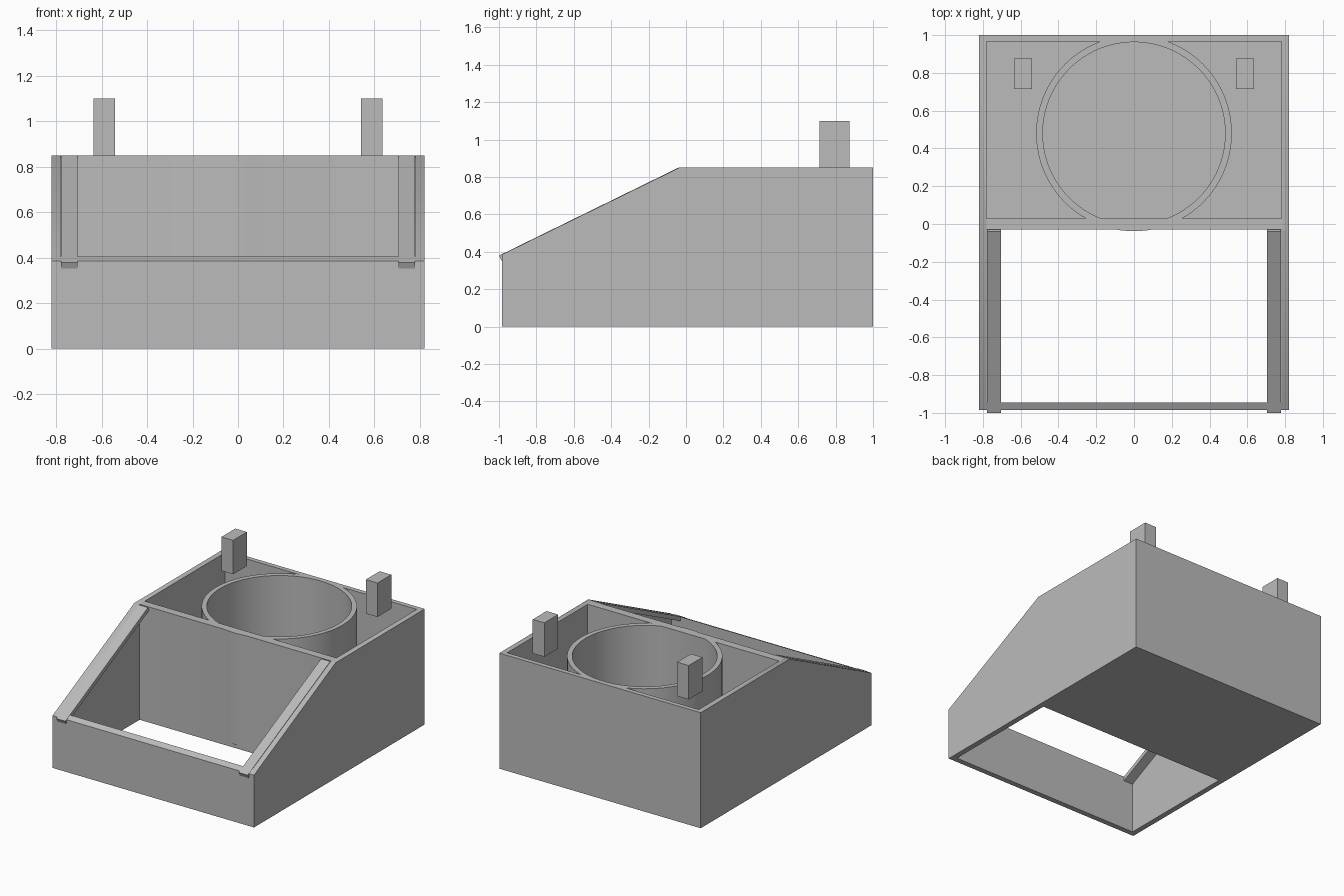
import bpy
import bmesh
import math

if "Cube" in bpy.data.objects:
    bpy.data.objects.remove(bpy.data.objects["Cube"], do_unlink=True)

grey = bpy.data.materials.new("plain grey")
grey.use_nodes = True
grey.diffuse_color = (0.5, 0.5, 0.5, 1)
grey.node_tree.nodes["Principled BSDF"].inputs["Base Color"].default_value = (0.5, 0.5, 0.5, 1)


def finish(name, bm):
    bmesh.ops.recalc_face_normals(bm, faces=bm.faces)
    mesh = bpy.data.meshes.new(name)
    bm.to_mesh(mesh)
    bm.free()
    mesh.materials.append(grey)
    obj = bpy.data.objects.new(name, mesh)
    bpy.context.collection.objects.link(obj)
    return obj


def extrude_profile(name, profile, x0, x1):
    """Extrude a (y, z) outline from x0 to x1."""
    bm = bmesh.new()
    face = bm.faces.new([bm.verts.new((x0, y, z)) for y, z in profile])
    result = bmesh.ops.extrude_face_region(bm, geom=[face])
    verts = [v for v in result["geom"] if isinstance(v, bmesh.types.BMVert)]
    bmesh.ops.translate(bm, vec=(x1 - x0, 0, 0), verts=verts)
    return finish(name, bm)


def box(name, x, y, z):
    outline = [(y[0], z[0]), (y[1], z[0]), (y[1], z[1]), (y[0], z[1])]
    return extrude_profile(name, outline, x[0], x[1])


def cylinder(name, radius, y, z0, z1):
    bm = bmesh.new()
    bmesh.ops.create_cone(bm, cap_ends=True, segments=96, radius1=radius,
                          radius2=radius, depth=z1 - z0)
    bmesh.ops.translate(bm, vec=(0, y, (z0 + z1) / 2), verts=bm.verts)
    return finish(name, bm)


def combine(target, tool, operation):
    """Apply a boolean and remove the tool object."""
    bpy.context.view_layer.objects.active = target
    mod = target.modifiers.new("boolean", "BOOLEAN")
    mod.operation = operation
    mod.solver = "EXACT"
    mod.object = tool
    bpy.ops.object.modifier_apply(modifier=mod.name)
    bpy.data.objects.remove(tool, do_unlink=True)


HALF, INNER, TOP = 0.82, 0.78, 0.85
FRONT, BACK, FLOOR = -0.985, 1.0, 0.04
FRONT_TOP, CREST = 0.385, -0.035

# Housing with a sloped front and an open-bottomed front bay
housing = extrude_profile("housing", [(FRONT, 0), (BACK, 0), (BACK, TOP),
                                      (CREST, TOP), (FRONT, FRONT_TOP)], -HALF, HALF)
combine(housing, box("bay_cutter", (-INNER, INNER), (-0.945, -0.03), (-1, 2)), "DIFFERENCE")

# Rear compartment, leaving a round cup wall standing in it
compartment = box("compartment_cutter", (-INNER, INNER), (0.03, 0.965), (FLOOR, 2))
combine(housing, compartment, "DIFFERENCE")
cup = cylinder("round_cup", 0.518, 0.48, 0.03, TOP)
hollow = cylinder("cup_hollow", 0.483, 0.48, FLOOR, 2)
combine(cup, hollow, "DIFFERENCE")
combine(housing, cup, "UNION")

bpy.ops.object.select_all(action="DESELECT")
housing.select_set(True)
bpy.context.view_layer.objects.active = housing
bpy.ops.object.shade_smooth_by_angle(angle=math.radians(30))

# Sloped rails along the inside of the side walls
slope = math.atan2(TOP - FRONT_TOP, CREST - FRONT)
dy, dz = math.sin(slope) * 0.03, -math.cos(slope) * 0.03
low = (-1.0, FRONT_TOP - 0.015 * math.tan(slope) + 0.002)
high = (CREST - 0.005, TOP)
rail = [low, high, (high[0] + dy, high[1] + dz), (low[0] + dy, low[1] + dz)]

# Mirrored rails and rear pegs
for side, sign in (("right", -1), ("left", 1)):
    extrude_profile(side + "_rail", rail, sign * 0.705, sign * 0.779)
    box(side + "_peg", (sign * 0.54, sign * 0.635), (0.715, 0.875), (TOP, 1.1))
